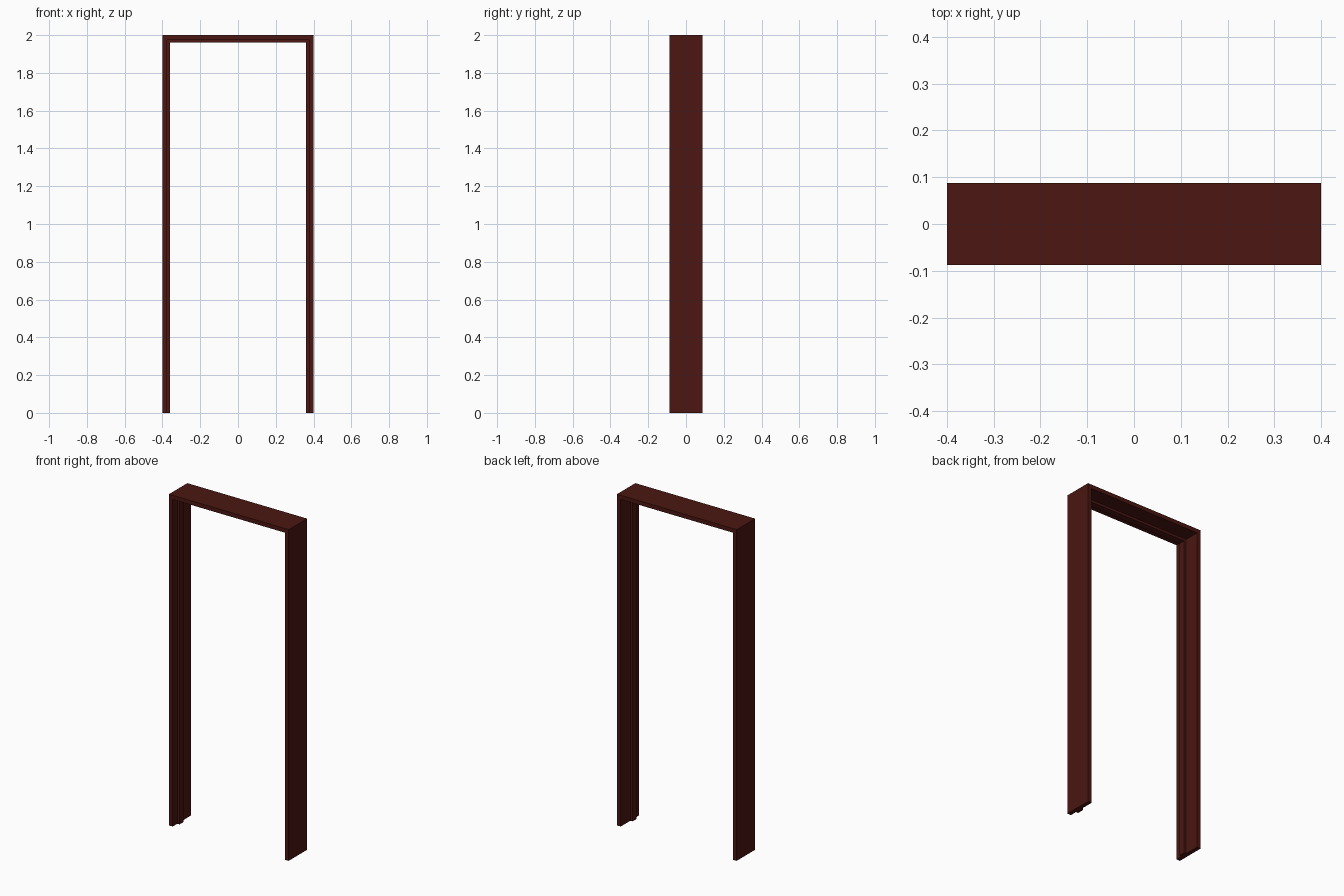
import bpy, bmesh

if "Cube" in bpy.data.objects:
    bpy.data.objects.remove(bpy.data.objects["Cube"])

W, H, D = 0.4, 2.0, 0.0875        # half width, height, half depth
BOARD, STOP = 0.025, 0.04         # lining thickness, thickness at the door stop
STOP_Y0, STOP_Y1 = -0.044, -0.005

wood = bpy.data.materials.new("dark_red_wood")
wood.diffuse_color = (0.07, 0.008, 0.006, 1)
wood.use_nodes = True
wood.node_tree.nodes["Principled BSDF"].inputs["Base Color"].default_value = wood.diffuse_color

# Cross-section as (inward offset, y): flat lining with a raised stop
profile = [(0, -D), (BOARD, -D), (BOARD, STOP_Y0), (STOP, STOP_Y0),
           (STOP, STOP_Y1), (BOARD, STOP_Y1), (BOARD, D), (0, D)]

# Path stations: left foot, left mitre, right mitre, right foot
stations = [lambda o: (-W + o, 0), lambda o: (-W + o, H - o),
            lambda o: (W - o, H - o), lambda o: (W - o, 0)]

# Sweep the cross-section around the opening
bm = bmesh.new()
rings = []
for place in stations:
    ring = []
    for o, y in profile:
        x, z = place(o)
        ring.append(bm.verts.new((x, y, z)))
    rings.append(ring)
n = len(profile)
for a, b in zip(rings, rings[1:]):
    for i in range(n):
        j = (i + 1) % n
        bm.faces.new((a[i], a[j], b[j], b[i]))

# Close the feet
bm.faces.new(rings[0])
bm.faces.new(rings[-1])
bmesh.ops.recalc_face_normals(bm, faces=bm.faces)

mesh = bpy.data.meshes.new("door_frame")
bm.to_mesh(mesh)
bm.free()
mesh.materials.append(wood)
frame = bpy.data.objects.new("door_frame", mesh)
bpy.context.collection.objects.link(frame)
